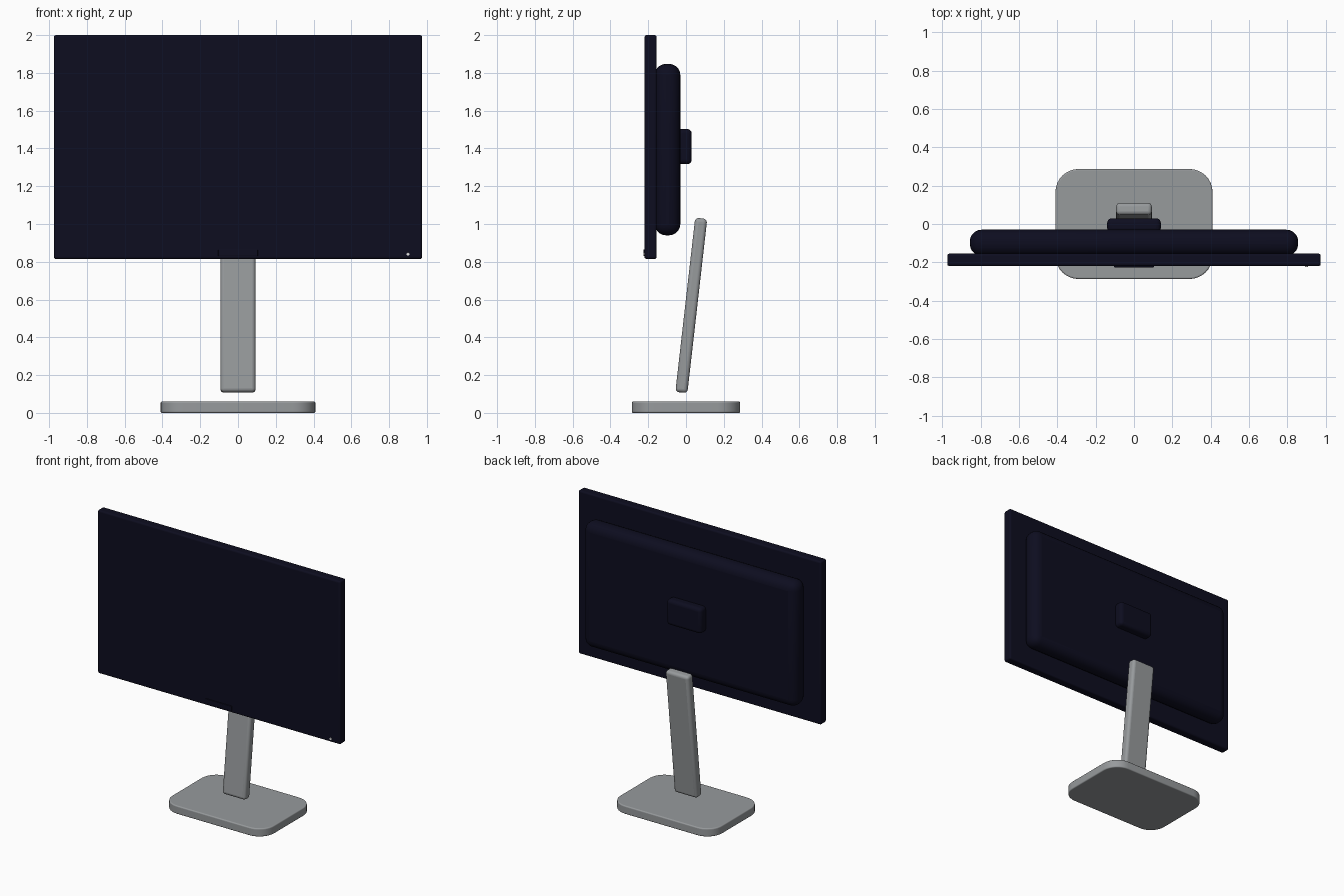
import bpy
import bmesh
from math import radians
from mathutils import Matrix

cube = bpy.data.objects.get("Cube")
if cube:
    bpy.data.objects.remove(cube, do_unlink=True)


def material(name, colour):
    mat = bpy.data.materials.new(name)
    mat.use_nodes = True
    mat.diffuse_color = (*colour, 1)
    bsdf = mat.node_tree.nodes["Principled BSDF"]
    bsdf.inputs["Base Color"].default_value = (*colour, 1)
    return mat


navy = material("dark navy", (0.004, 0.004, 0.014))
grey = material("satin grey", (0.31, 0.325, 0.335))
white = material("indicator white", (0.8, 0.8, 0.8))


def rounded_box(name, low, high, mat, bevel, corner=0, corner_axis=2, tilt=0):
    """Box between two corners; edges along corner_axis can get a larger radius."""
    size = [b - a for a, b in zip(low, high)]
    centre = [(a + b) / 2 for a, b in zip(low, high)]
    bm = bmesh.new()
    bmesh.ops.create_cube(bm, size=1, matrix=Matrix.Diagonal((*size, 1)))
    if corner:
        edges = [e for e in bm.edges
                 if abs((e.verts[0].co - e.verts[1].co)[corner_axis]) > 1e-5]
        bmesh.ops.bevel(bm, geom=edges, offset=corner, segments=8,
                        profile=0.5, affect='EDGES')
    mesh = bpy.data.meshes.new(name)
    bm.to_mesh(mesh)
    bm.free()
    mesh.materials.append(mat)
    obj = bpy.data.objects.new(name, mesh)
    bpy.context.collection.objects.link(obj)
    obj.location = centre
    obj.rotation_euler.x = radians(tilt)
    mod = obj.modifiers.new("Soft edges", 'BEVEL')
    mod.width = bevel
    mod.segments = 5
    mod.limit_method = 'ANGLE'
    mod.angle_limit = radians(40)
    bpy.ops.object.select_all(action='DESELECT')
    obj.select_set(True)
    bpy.context.view_layer.objects.active = obj
    bpy.ops.object.shade_smooth_by_angle(angle=radians(40))
    return obj


# Display panel, rear housing and rear mount
rounded_box("display_panel", (-0.975, -0.22, 0.815), (0.975, -0.155, 2.0), navy, 0.012)
rounded_box("rear_housing", (-0.857, -0.165, 0.94), (0.857, -0.03, 1.848), navy, 0.06)
rounded_box("rear_mount", (-0.14, -0.045, 1.317), (0.14, 0.03, 1.503), navy, 0.024)

# Lower front trim and power indicator
rounded_box("front_trim", (-0.105, -0.226, 0.83), (0.105, -0.215, 0.865), navy, 0.003)
rounded_box("power_indicator", (0.892, -0.224, 0.832), (0.908, -0.216, 0.848), white,
            0.001, corner=0.0075, corner_axis=1)

# Leaning neck and flat foot
rounded_box("stand_neck", (-0.093, -0.004, 0.105), (0.093, 0.06, 1.033), grey, 0.02, tilt=-6.5)
rounded_box("stand_foot", (-0.41, -0.287, 0.0), (0.41, 0.287, 0.06), grey, 0.008, corner=0.12)
